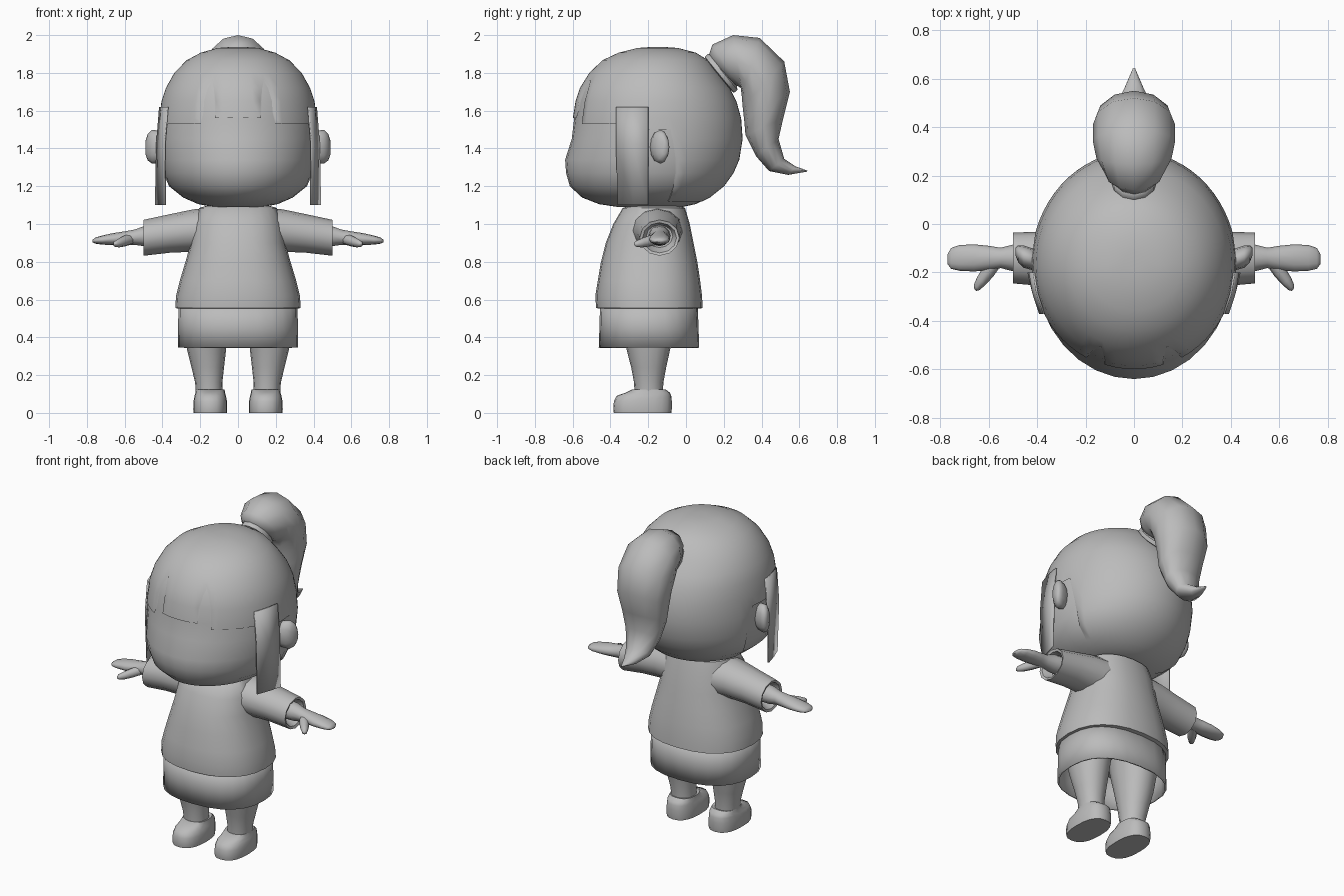
import bpy, bmesh, math
from mathutils import Vector

if "Cube" in bpy.data.objects:
    bpy.data.objects.remove(bpy.data.objects["Cube"])

grey = bpy.data.materials.new("plain_grey")
grey.diffuse_color = (0.5, 0.5, 0.5, 1)
grey.use_nodes = True
grey.node_tree.nodes["Principled BSDF"].inputs["Base Color"].default_value = grey.diffuse_color


def finish(name, bm, angle=40):
    bmesh.ops.remove_doubles(bm, verts=bm.verts, dist=0.0005)
    bmesh.ops.recalc_face_normals(bm, faces=bm.faces)
    me = bpy.data.meshes.new(name)
    bm.to_mesh(me)
    bm.free()
    me.materials.append(grey)
    ob = bpy.data.objects.new(name, me)
    bpy.context.collection.objects.link(ob)
    bpy.ops.object.select_all(action='DESELECT')
    ob.select_set(True)
    bpy.context.view_layer.objects.active = ob
    bpy.ops.object.shade_smooth_by_angle(angle=math.radians(angle))
    return ob


def loft(name, rings, caps=(True, True), angle=40, closed=True):
    """Skin a list of equal-length rings, with optional end caps."""
    bm = bmesh.new()
    rows = [[bm.verts.new(p) for p in r] for r in rings]
    n = len(rows[0])
    for a, b in zip(rows, rows[1:]):
        for i in range(n if closed else n - 1):
            j = (i + 1) % n
            bm.faces.new((a[i], a[j], b[j], b[i]))
    if caps[0]:
        bm.faces.new(rows[0])
    if caps[1]:
        bm.faces.new(rows[-1])
    return finish(name, bm, angle)


def mirror(ob):
    m = ob.modifiers.new("mirror", 'MIRROR')
    m.use_axis[0] = True
    return ob


def power(v, p):
    return math.copysign(abs(v) ** (2 / p), v)


def level(z, w, yf, yb, n=24, p=2, cx=0, mid=0.5):
    """Horizontal ring from half width and front/back limits."""
    yc = yf + (yb - yf) * mid
    pts = []
    for i in range(n):
        t = 2 * math.pi * i / n
        s, c = power(math.sin(t), p), power(math.cos(t), p)
        pts.append((cx + w * s, yc - c * ((yc - yf) if c > 0 else (yb - yc)), z))
    return pts


def across(x, yc, zc, ry, rz, n=12):
    """Upright ring around the x axis."""
    return [(x, yc + ry * math.cos(2 * math.pi * i / n),
             zc + rz * math.sin(2 * math.pi * i / n)) for i in range(n)]


# Head: z, half width, front, back
HEAD = [(1.09, .13, -.36, -.02), (1.105, .21, -.46, .05), (1.14, .29, -.55, .12),
        (1.20, .365, -.615, .195), (1.27, .395, -.635, .245), (1.34, .41, -.64, .275),
        (1.45, .418, -.605, .293), (1.56, .41, -.592, .285), (1.65, .398, -.578, .26),
        (1.72, .375, -.555, .225), (1.80, .33, -.505, .165), (1.86, .265, -.435, .11),
        (1.90, .19, -.35, .045), (1.925, .10, -.25, -.05), (1.93, .03, -.18, -.12)]


def head_ring(z, w, yf, yb, n, grow=0.0):
    yc = max(yf + .03, min(yb - .03, -.17))
    return level(z + grow * (z > 1.85), w + grow, yf - grow, yb + grow, n,
                 mid=(yc - yf + grow) / (yb - yf + 2 * grow))


loft("head", [head_ring(*h, 32) for h in HEAD], angle=60)


# Hair cap with fringe, open over the face and ears
def hair_edge(x, y):
    if y > -.05:
        return 1.12
    if y > -.37:
        return 1.50
    if abs(x) < .13:
        return 1.56
    return 1.77 if abs(x) < .17 else 1.53


N = 64


def head_at(z):
    for a, b in zip(HEAD, HEAD[1:]):
        if a[0] <= z <= b[0]:
            t = (z - a[0]) / (b[0] - a[0])
            return [p + (q - p) * t for p, q in zip(a, b)]
    return HEAD[-1]


edges = [hair_edge(p[0], p[1]) for p in head_ring(*head_at(1.45), N)]
cap_rows = []
for h in reversed(HEAD):
    cap_rows.append([head_ring(*head_at(max(h[0], e)), N, .007)[i]
                     for i, e in enumerate(edges)])
loft("hair_cap", cap_rows, (True, False), 60)

# Long lock in front of each ear
lock = loft("side_lock", [[(.372, -.37, 1.62), (.400, -.285, 1.62), (.414, -.20, 1.62)],
                          [(.388, -.37, 1.42), (.416, -.285, 1.42), (.430, -.20, 1.42)],
                          [(.384, -.36, 1.10), (.414, -.28, 1.10), (.436, -.20, 1.10)]],
            (False, False), 40, closed=False)
sol = lock.modifiers.new("thickness", 'SOLIDIFY')
sol.thickness = .008
sol.offset = 0
mirror(lock)

# Ears
ear = []
for x, ry, rz, dy in [(.38, .035, .06, -.02), (.42, .045, .085, -.01), (.455, .046, .09, 0),
                      (.478, .035, .07, .012), (.49, .015, .035, .022)]:
    ear.append(across(x, -.135 + dy, 1.40 + rz * .1, ry, rz))
mirror(loft("ear", ear, angle=50))

# Ponytail: outer y z, inner y z, half width
TAIL = [(.12, 1.89, .26, 1.73, .085), (.14, 1.95, .275, 1.73, .12), (.25, 2.0, .29, 1.72, .155),
        (.39, 1.985, .295, 1.68, .17), (.52, 1.86, .30, 1.62, .17), (.55, 1.70, .308, 1.55, .16),
        (.515, 1.56, .315, 1.47, .14), (.49, 1.45, .37, 1.36, .115), (.52, 1.345, .44, 1.28, .08),
        (.58, 1.305, .54, 1.26, .04), (.643, 1.283, .64, 1.277, .005)]


def slanted(yo, zo, yi, zi, w, n=12):
    o, i = Vector((0, yo, zo)), Vector((0, yi, zi))
    mid, half = (o + i) / 2, (o - i) / 2
    return [mid + half * math.cos(2 * math.pi * k / n)
            + Vector((w * math.sin(2 * math.pi * k / n), 0, 0)) for k in range(n)]


loft("ponytail", [slanted(*t) for t in TAIL], angle=60)

# Hair tie at the root of the ponytail
loft("hair_tie", [slanted(.105, 1.87, .245, 1.70, .08), slanted(.10, 1.885, .255, 1.695, .095),
                  slanted(.115, 1.90, .272, 1.71, .095), slanted(.13, 1.90, .27, 1.73, .08)],
     angle=50)

# Sweater body
sweater = [(1.095, .17, -.30, -.03), (1.085, .205, -.335, -.005), (1.0, .235, -.385, .02),
           (.90, .25, -.425, .04), (.80, .278, -.45, .06), (.70, .308, -.467, .075),
           (.62, .328, -.48, .085), (.555, .332, -.476, .088), (.55, .30, -.445, .055)]
loft("sweater_body", [level(*s, p=2.3) for s in sweater], angle=50)

# Sleeves with a hollow cuff
mirror(loft("sleeve", [across(*s) for s in [
    (.14, -.155, .965, .14, .122), (.24, -.15, .965, .128, .112), (.36, -.145, .95, .113, .102),
    (.50, -.14, .927, .105, .095), (.495, -.14, .927, .09, .08), (.44, -.14, .935, .07, .06)]]))

# Arms and hands
mirror(loft("hand", [across(*s) for s in [
    (.40, -.14, .94, .06, .055), (.50, -.14, .935, .055, .052), (.55, -.14, .93, .042, .04),
    (.60, -.14, .925, .05, .036), (.66, -.14, .92, .056, .032), (.72, -.14, .915, .053, .024),
    (.755, -.142, .912, .043, .016), (.77, -.145, .91, .02, .007)]], angle=60))


# Thumbs, running outward and forward
def thumb_ring(x, y, z, r):
    side = Vector((.7, .7, 0))
    return [Vector((x, y, z)) + side * r * math.cos(k * math.pi / 4)
            + Vector((0, 0, r * math.sin(k * math.pi / 4))) for k in range(8)]


mirror(loft("thumb", [thumb_ring(*t) for t in [
    (.57, -.15, .92, .03), (.60, -.195, .91, .029), (.63, -.235, .90, .024),
    (.65, -.262, .895, .016), (.655, -.272, .893, .006)]], angle=60))

# Skirt, open underneath
skirt = loft("skirt", [level(*s, p=2.4) for s in [
    (.58, .315, -.455, .062), (.46, .317, -.458, .066), (.345, .318, -.462, .07)]], (False, False))
sol = skirt.modifiers.new("thickness", 'SOLIDIFY')
sol.thickness = .01
sol.offset = -1

# Legs
mirror(loft("leg", [level(z, w, yf, yb, 16, 2.1, cx) for z, w, yf, yb, cx in [
    (.57, .13, -.37, -.03, .165), (.45, .118, -.345, -.06, .168), (.345, .105, -.317, -.082, .167),
    (.24, .086, -.29, -.105, .16), (.16, .072, -.275, -.12, .155), (.09, .07, -.272, -.122, .152)]]))

# Shoes with a flat sole and low collar
mirror(loft("shoe", [level(z, w, yf, yb, 20, 2.5, .147, m) for z, w, yf, yb, m in [
    (0, .088, -.382, -.078, .5), (.02, .09, -.385, -.075, .5), (.06, .089, -.382, -.075, .5),
    (.09, .083, -.368, -.078, .55), (.107, .078, -.32, -.085, .55), (.125, .076, -.282, -.11, .5),
    (.12, .06, -.26, -.13, .5)]], angle=50))

# Neck
loft("neck", [level(1.05, .10, -.26, -.06), level(1.14, .10, -.26, -.06)])
